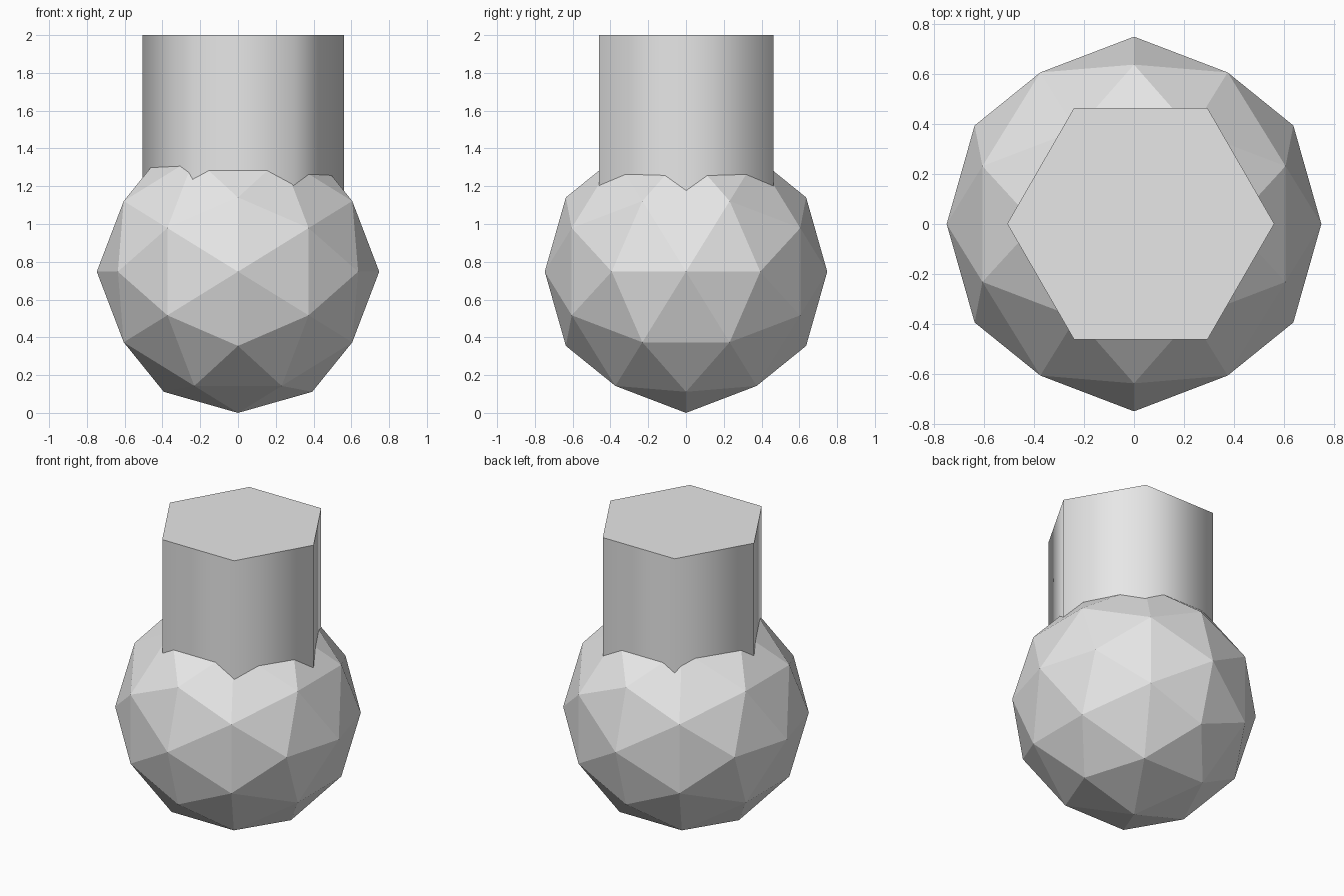
import bpy
import math

default_cube = bpy.data.objects.get("Cube")
if default_cube:
    bpy.data.objects.remove(default_cube, do_unlink=True)

# One light grey for the whole model
grey = bpy.data.materials.new("light_grey")
grey.use_nodes = True
colour = (0.8, 0.8, 0.8, 1.0)
grey.diffuse_color = colour
grey.node_tree.nodes["Principled BSDF"].inputs["Base Color"].default_value = colour

# Faceted ball, tilted so that an edge midpoint lies on every axis
radius = 0.7477
golden = (1 + math.sqrt(5)) / 2
bpy.ops.mesh.primitive_ico_sphere_add(
    subdivisions=2, radius=radius, location=(0, 0, radius),
    rotation=(0, -math.atan(1 / golden), 0))
ball = bpy.context.object
ball.name = "faceted_ball"
ball.data.materials.append(grey)
bpy.ops.object.transform_apply(location=False, rotation=True, scale=False)
bpy.ops.object.shade_flat()

# Six-sided neck sunk into the ball, corners pointing along x
neck_radius = 0.533
neck_height = 2 * neck_radius
bpy.ops.mesh.primitive_cylinder_add(
    vertices=6, radius=neck_radius, depth=neck_height,
    location=(0.027, 0.001, 2 - neck_height / 2),
    rotation=(0, 0, math.radians(30)))
neck = bpy.context.object
neck.name = "hexagonal_neck"
neck.data.materials.append(grey)
bpy.ops.object.transform_apply(location=False, rotation=True, scale=False)

# Sides blend smoothly, caps stay sharp
bpy.ops.object.shade_smooth_by_angle(angle=math.radians(75))
